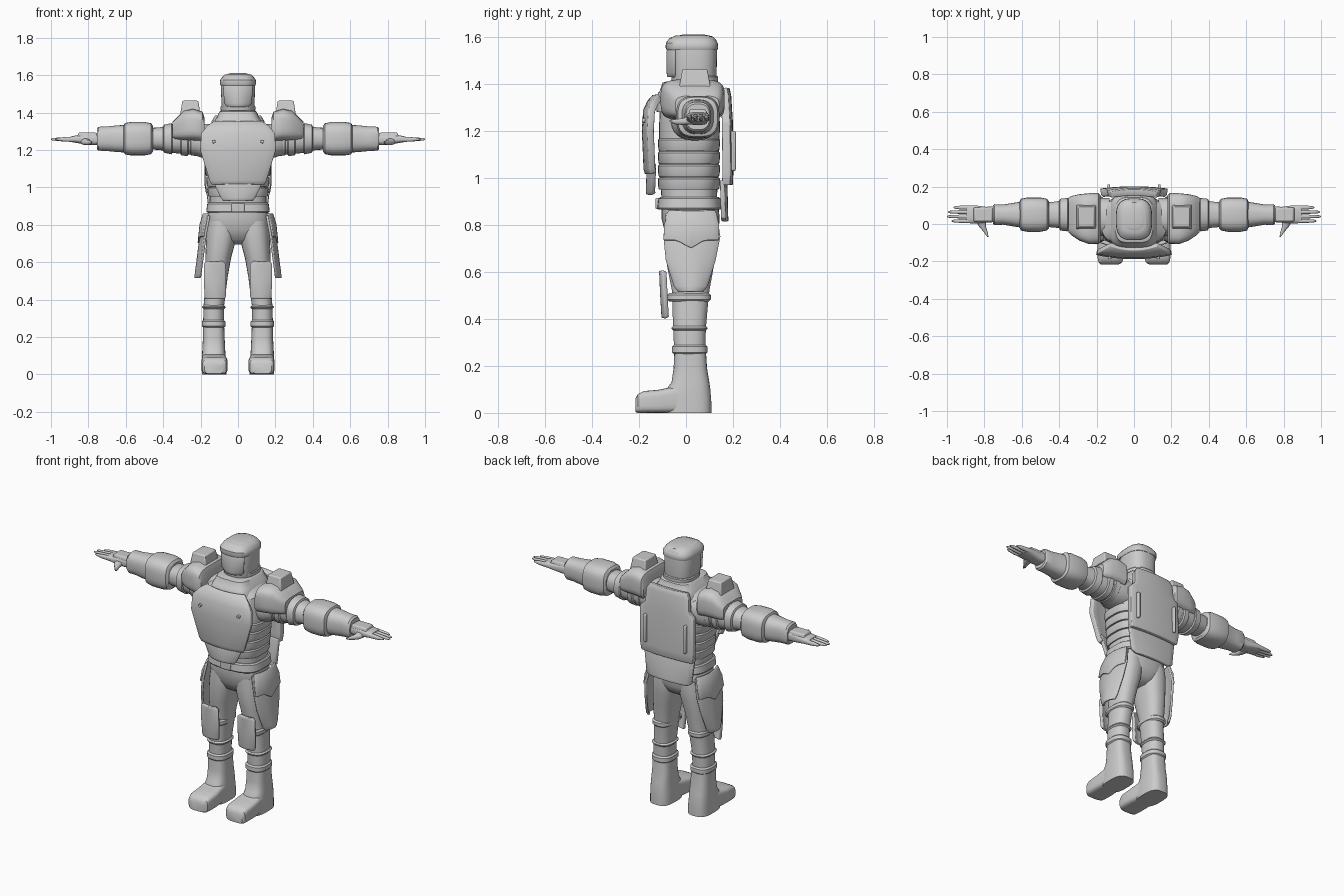
import bpy, bmesh, math

grey = bpy.data.materials.new("plain grey")
grey.diffuse_color = (0.6, 0.6, 0.6, 1)


def finish(name, bm, mirror=False, bevel=0, solid=0, angle=35):
    bmesh.ops.recalc_face_normals(bm, faces=bm.faces)
    me = bpy.data.meshes.new(name)
    bm.to_mesh(me)
    bm.free()
    me.materials.append(grey)
    ob = bpy.data.objects.new(name, me)
    bpy.context.collection.objects.link(ob)
    if solid:
        m = ob.modifiers.new("thickness", 'SOLIDIFY')
        m.thickness, m.offset = solid, 0
    if bevel:
        m = ob.modifiers.new("bevel", 'BEVEL')
        m.width, m.segments, m.limit_method = bevel, 2, 'ANGLE'
        m.angle_limit = math.radians(40)
    if mirror:
        ob.modifiers.new("mirror", 'MIRROR')
    bpy.ops.object.select_all(action='DESELECT')
    bpy.context.view_layer.objects.active = ob
    ob.select_set(True)
    bpy.ops.object.shade_smooth_by_angle(angle=math.radians(angle))
    return ob


def loft(name, axis, rings, power=2.5, n=28, mirror=False, bevel=0):
    """Rings of (position, lo_a, hi_a, lo_b, hi_b) joined along an axis."""
    order = {'x': (2, 0, 1), 'y': (0, 2, 1), 'z': (0, 1, 2)}[axis]
    bm = bmesh.new()
    loops = []
    for p, a0, a1, b0, b1 in rings:
        loop = []
        for i in range(n):
            t = 2 * math.pi * (i + 0.5) / n
            c, s = math.cos(t), math.sin(t)
            a = (a0 + a1) / 2 + (a1 - a0) / 2 * math.copysign(abs(c) ** (2 / power), c)
            b = (b0 + b1) / 2 + (b1 - b0) / 2 * math.copysign(abs(s) ** (2 / power), s)
            v = (a, b, p)
            loop.append(bm.verts.new([v[k] for k in order]))
        loops.append(loop)
    for l0, l1 in zip(loops, loops[1:]):
        for i in range(n):
            j = (i + 1) % n
            bm.faces.new((l0[i], l0[j], l1[j], l1[i]))
    bm.faces.new(loops[0])
    bm.faces.new(loops[-1])
    return finish(name, bm, mirror, bevel)


def shell(name, rows, side, thick, curve=0, cols=10, mirror=False, bevel=0.004):
    """Curved plate. Rows of (z, lo, hi, depth); side 'x' faces sideways, 'y' front/back."""
    bm = bmesh.new()
    grid = []
    for z, lo, hi, d in rows:
        line = []
        for i in range(cols + 1):
            s = i / cols
            u, w = lo + (hi - lo) * s, d + curve * (2 * s - 1) ** 2
            line.append(bm.verts.new((u, w, z) if side == 'y' else (w, u, z)))
        grid.append(line)
    for r0, r1 in zip(grid, grid[1:]):
        for i in range(cols):
            bm.faces.new((r0[i], r0[i + 1], r1[i + 1], r1[i]))
    return finish(name, bm, mirror, bevel, thick)


def block(name, x, y, z, taper=0, mirror=False, bevel=0.006):
    bm = bmesh.new()
    bmesh.ops.create_cube(bm, size=1)
    for v in bm.verts:
        k = 1 - taper if v.co.z > 0 else 1
        v.co = [(r[0] + r[1]) / 2 + c * (r[1] - r[0]) * f
                for r, c, f in zip((x, y, z), v.co, (k, k, 1))]
    return finish(name, bm, mirror, bevel)


# Head: helmet, brow, visor, rear band
loft("helmet", 'z', [(1.36, -.075, .075, -.05, .12), (1.42, -.088, .088, -.062, .13),
                     (1.56, -.092, .092, -.068, .133), (1.585, -.088, .088, -.066, .13),
                     (1.602, -.072, .072, -.05, .115), (1.61, -.04, .04, -.015, .08)], 2.6, 40)
loft("helmet_brow", 'z', [(1.545, -.093, .093, -.083, .134), (1.555, -.097, .097, -.087, .137),
                          (1.575, -.095, .095, -.086, .135), (1.595, -.08, .08, -.07, .12),
                          (1.606, -.06, .06, -.045, .1)], 3, 40)
shell("visor", [(1.43, -.055, .055, -.074), (1.45, -.072, .072, -.077),
                (1.545, -.078, .078, -.077)], 'y', .012, .03)
loft("helmet_band", 'z', [(1.41, -.092, .092, -.05, .136), (1.43, -.094, .094, -.05, .137),
                          (1.435, -.09, .09, -.05, .133)], 2.6, 40)

# Neck collar
loft("collar", 'z', [(1.28, -.14, .14, -.125, .15), (1.33, -.132, .132, -.13, .16),
                     (1.365, -.12, .12, -.118, .155), (1.37, -.115, .115, -.112, .15),
                     (1.405, -.1, .1, -.1, .142), (1.41, -.092, .092, -.085, .135)], 4, 40)

# Torso with overlapping rib bands
loft("torso", 'z', [(.86, -.155, .155, -.1, .13), (.98, -.15, .15, -.11, .135),
                    (1.1, -.165, .165, -.115, .14), (1.22, -.185, .185, -.115, .145),
                    (1.32, -.175, .175, -.11, .14), (1.36, -.12, .12, -.1, .13)], 3, 40)
for i in range(4):
    z, w = .95 + i * .055, .158 + i * .006
    loft(f"rib_band_{i + 1}", 'z', [(z, -w, w, -.115, .138), (z + .006, -w - .003, w + .003, -.118, .143),
                                   (z + .046, -w - .006, w + .006, -.12, .146),
                                   (z + .052, -w, w, -.115, .14)], 3, 40)

# Chest armour: sloped main plate, lower tongue, fasteners
shell("chest_plate", [(1.02, -.14, .14, -.16), (1.04, -.15, .15, -.166), (1.2, -.2, .2, -.173),
                      (1.285, -.195, .195, -.168), (1.32, -.165, .165, -.152),
                      (1.345, -.125, .125, -.13)], 'y', .03, .022)
shell("chest_lower_plate", [(.93, -.075, .075, -.158), (.945, -.09, .09, -.16),
                            (1.06, -.145, .145, -.156)], 'y', .022, .02)
for s in (-1, 1):
    loft(f"chest_stud_{'left' if s > 0 else 'right'}", 'y',
         [(-.188, s * .13 - .009, s * .13 + .009, 1.236, 1.254),
          (-.17, s * .13 - .01, s * .13 + .01, 1.235, 1.255)], 2, 12)

# Back armour
shell("back_plate", [(.97, -.17, .17, .182), (1.02, -.178, .178, .184), (1.24, -.178, .178, .182),
                     (1.27, -.145, .145, .18), (1.35, -.14, .14, .175),
                     (1.38, -.12, .12, .168)], 'y', .035, -.012)
shell("back_lower_flap", [(.815, -.12, .12, .172), (.83, -.15, .15, .17),
                          (.99, -.17, .17, .166)], 'y', .02, -.012)
block("back_ridge", (.127, .143), (.185, .212), (1.03, 1.2), 0, True)

# Belt and pelvis
loft("belt", 'z', [(.865, -.165, .165, -.118, .148), (.872, -.17, .17, -.122, .152),
                   (.912, -.165, .165, -.118, .148), (.918, -.158, .158, -.11, .14)], 3, 40)
block("belt_buckle", (-.035, .035), (-.13, -.11), (.868, .915))
loft("pelvis", 'z', [(.695, -.045, .045, -.025, .075), (.72, -.11, .11, -.065, .115),
                     (.77, -.158, .158, -.09, .14), (.83, -.17, .17, -.105, .143),
                     (.87, -.16, .16, -.105, .14)], 2.6, 40)

# Arms run outwards; rings are (x, z low, z high, y low, y high)
AZ, AY = 1.26, .05


def arm(name, rings, power=2.4):
    loft(name, 'x', [(x, y0, y1, z0, z1) for x, z0, z1, y0, y1 in rings], power, 28, True)


def cross(x, r, ry):
    return (x, AZ - r, AZ + r, AY - ry, AY + ry)


arm("shoulder_joint", [(.13, 1.16, 1.34, -.07, .14), (.2, 1.16, 1.34, -.06, .14),
                       (.26, 1.18, 1.33, -.03, .13)])
arm("shoulder_pad", [(.18, 1.25, 1.375, -.1, .155), (.19, 1.245, 1.405, -.107, .165),
                     (.24, 1.25, 1.42, -.108, .165), (.29, 1.25, 1.41, -.09, .16),
                     (.335, 1.255, 1.365, -.06, .15), (.35, 1.26, 1.35, -.045, .14)], 4)
block("shoulder_block", (.2, .31), (-.03, .106), (1.38, 1.463), .22, True)
arm("upper_arm", [cross(.2, .085, .085), cross(.27, .085, .085), cross(.36, .075, .08),
                  cross(.42, .06, .07), cross(.48, .058, .065)])
for i, x in enumerate((.215, .265)):
    arm(f"upper_arm_band_{i + 1}", [cross(x, .085, .085), cross(x + .006, .093, .092),
                                    cross(x + .036, .09, .09), cross(x + .042, .083, .083)])
arm("arm_cuff", [cross(.35, .075, .085), cross(.355, .084, .09), cross(.395, .075, .085),
                 cross(.4, .065, .075)])
arm("elbow_guard", [cross(.455, .07, .072), cross(.465, .083, .085), cross(.5, .09, .092),
                    cross(.57, .09, .092), cross(.605, .084, .085), cross(.612, .07, .07)], 3)
arm("forearm", [cross(.6, .074, .07), cross(.64, .072, .064), cross(.7, .066, .054),
                cross(.745, .064, .056), cross(.755, .055, .05)], 2.6)

# Hands: palm, back guard, fingers, thumb
arm("palm", [(.74, 1.225, 1.29, .01, .095), (.79, 1.225, 1.285, .008, .092),
             (.85, 1.235, 1.28, .002, .1), (.895, 1.243, 1.272, .005, .1)], 3)
block("hand_guard", (.75, .86), (.01, .09), (1.27, 1.293), .15, True)
for i, (y, end) in enumerate(((.016, .975), (.04, 1.0), (.064, .995), (.088, .965))):
    arm(f"finger_{i + 1}", [(.87, 1.242, 1.272, y - .012, y + .012),
                            (.93, 1.245, 1.268, y - .01, y + .01),
                            (end - .012, 1.25, 1.264, y - .007, y + .007),
                            (end, 1.254, 1.26, y - .003, y + .003)], 2.2)
loft("thumb", 'y', [(-.07, .778, .784, 1.24, 1.246), (-.045, .782, .802, 1.228, 1.25),
                    (-.01, .792, .832, 1.225, 1.255), (.03, .79, .85, 1.228, 1.27)],
     2.2, 16, True)

# Legs, straps, shin bands
loft("leg", 'z', [(.25, .075, .187, -.05, .082), (.36, .075, .185, -.055, .085),
                  (.44, .065, .178, -.058, .092), (.52, .055, .176, -.06, .1),
                  (.62, .037, .175, -.08, .118), (.7, .016, .172, -.09, .13),
                  (.77, .005, .168, -.092, .138), (.82, .01, .16, -.09, .135)],
     2.4, 28, True)
for nm, z0, z1, r in (("knee_strap", .475, .51, (.058, .182, -.08, .106)),
                      ("shin_strap", .35, .37, (.066, .192, -.062, .092)),
                      ("ankle_band", .25, .29, (.066, .194, -.06, .092))):
    a, b, c, d = r
    e = .008
    loft(nm, 'z', [(z0, a + e, b - e, c + e, d - e), (z0 + e, *r), (z1 - e, *r),
                   (z1, a + e, b - e, c + e, d - e)], 2.6, 28, True)

# Boots
loft("boot_shaft", 'z', [(0, .062, .194, -.09, .108), (.05, .062, .194, -.09, .108),
                         (.1, .066, .193, -.085, .104), (.13, .068, .191, -.062, .1),
                         (.19, .071, .188, -.053, .09), (.265, .074, .187, -.05, .085)],
     3, 28, True)
loft("boot_foot", 'y', [(-.216, .08, .178, .004, .06), (-.205, .063, .19, 0, .08),
                        (-.18, .056, .195, 0, .093), (-.12, .055, .196, 0, .098),
                        (-.07, .06, .194, 0, .108), (-.02, .066, .19, 0, .12),
                        (.06, .068, .188, 0, .1)], 4.5, 28, True)

# Hanging knee plates and hip guards
shell("knee_plate", [(.405, .075, .168, -.093), (.415, .068, .176, -.095),
                     (.5, .066, .18, -.1), (.59, .068, .18, -.104),
                     (.605, .085, .165, -.105)], 'y', .02, .014, 8, True)
shell("hip_guard", [(.515, -.03, .07, .226), (.54, -.05, .09, .224), (.65, -.085, .125, .21),
                    (.75, -.095, .145, .197), (.85, -.085, .13, .178)], 'x', .014, -.025, 10, True)
# Upper guard with a pointed lower edge
guard = shell("hip_guard_upper", [(.735, -.095, .14, .21), (.8, -.092, .14, .2),
                                  (.86, -.075, .125, .182)], 'x', .012, -.025, 10, True)
for v in guard.data.vertices:
    if v.co.z < .74:
        v.co.z -= max(0, .035 - abs(v.co.y - .02) * .6)
